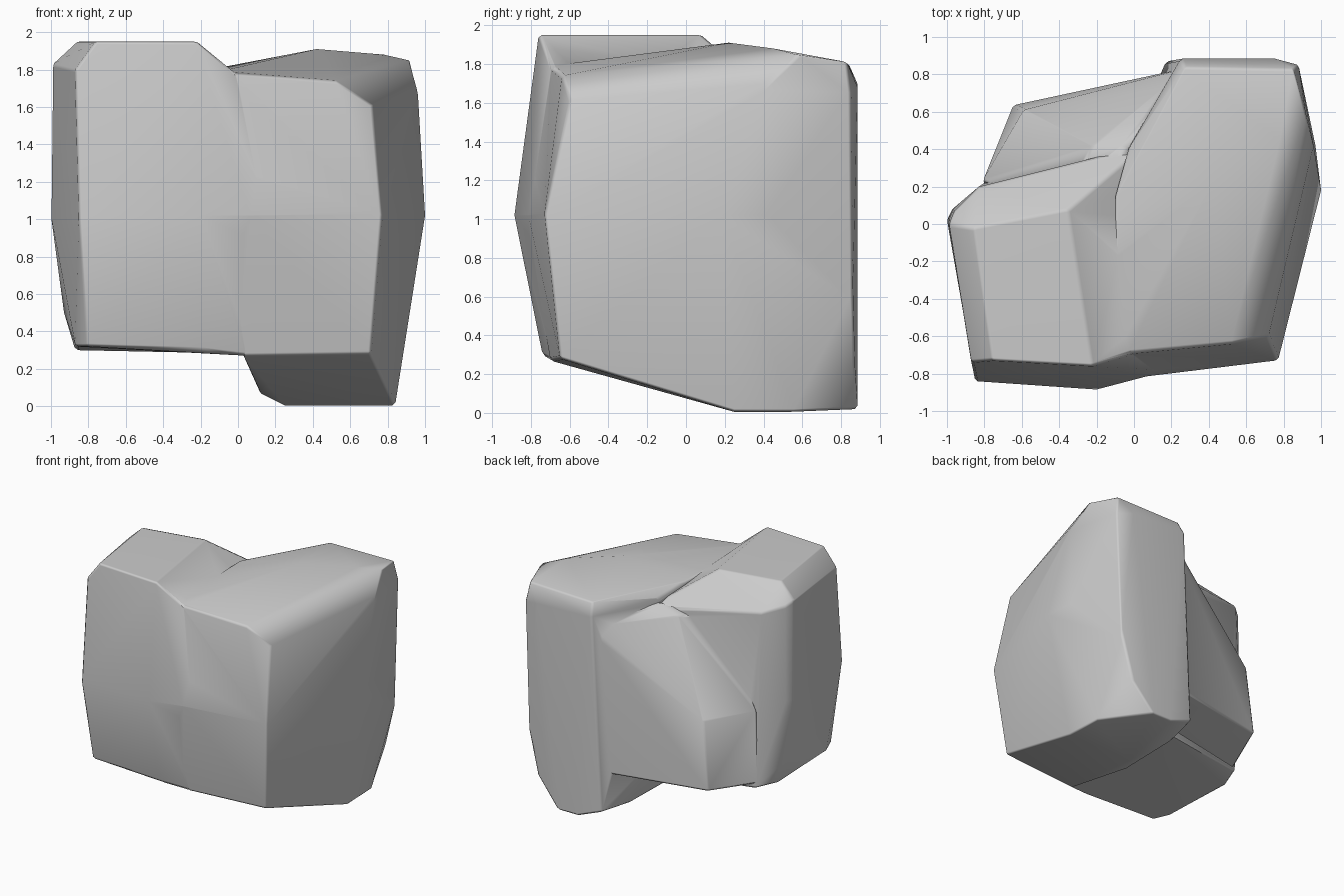
import bpy, bmesh
from math import radians

if "Cube" in bpy.data.objects:
    bpy.data.objects.remove(bpy.data.objects["Cube"])


def lobe(name, points):
    """Convex chunk of stone with slightly softened edges."""
    bm = bmesh.new()
    for p in points:
        bm.verts.new(p)
    res = bmesh.ops.convex_hull(bm, input=bm.verts)
    junk = [g for g in res["geom_interior"] + res["geom_unused"]
            if isinstance(g, bmesh.types.BMVert) and g.is_valid]
    bmesh.ops.delete(bm, geom=list(set(junk)), context='VERTS')
    bmesh.ops.dissolve_limit(bm, angle_limit=radians(4), verts=bm.verts, edges=bm.edges)
    bmesh.ops.recalc_face_normals(bm, faces=bm.faces)
    mesh = bpy.data.meshes.new(name)
    bm.to_mesh(mesh)
    bm.free()
    ob = bpy.data.objects.new(name, mesh)
    bpy.context.collection.objects.link(ob)
    bev = ob.modifiers.new("soft_edges", 'BEVEL')
    bev.width = 0.015
    bev.segments = 1
    bev.limit_method = 'ANGLE'
    bev.angle_limit = radians(30)
    return ob


# Tall right lobe that reaches the ground
right = lobe("rock", [
    (-.10, -.70, 1.79), (.52, -.64, 1.74), (.72, -.60, 1.61),
    (-.10, -.835, 1.02), (.77, -.73, 1.02), (.03, -.70, .27), (.71, -.65, .28),
    (-.10, .15, 1.81), (-.03, .40, 1.75), (.42, .22, 1.91), (.78, .45, 1.88),
    (.92, .58, 1.85), (.96, .42, 1.70), (1, .18, 1.02),
    (.97, .42, 1.02), (.25, .885, 1.70), (.27, .84, 1.80), (.75, .885, 1.68),
    (.85, .83, 1.81), (.88, .85, 1.65), (.84, .86, .60), (.75, .87, .26),
    (.55, .885, .02), (.38, .885, .02), (.17, .87, .10),
    (.83, .55, .005), (.84, .25, .005), (.25, .25, .005),
    (.12, .60, .08), (.12, .05, .07), (.05, .50, .26)])

# Left lobe, raised off the ground
left = lobe("left_lobe", [
    (-.76, -.73, 1.95), (-.22, -.76, 1.95), (-.35, .08, 1.95), (-.86, -.02, 1.95),
    (-.87, -.74, 1.80), (-.99, 0, 1.83), (-.96, .07, 1.80), (-.83, .20, 1.76),
    (-.85, -.84, 1.02), (-.20, -.885, 1.02), (-1, .02, 1.02), (-.97, .08, 1.02),
    (-.81, -.74, .32), (-.20, -.74, .30), (.05, -.69, .27), (-.87, -.60, .32),
    (-.93, 0, .50), (-.87, .02, .30), (-.80, .22, .31),
    (0, -.69, 1.77), (.20, -.78, 1.02), (.05, .42, 1.66), (.10, .40, .28)])

# Back skirt: slopes outward from the top rim to a low bulge
back = lobe("back_bulge", [
    (-.59, .61, .95), (-.645, .635, .40), (-.81, .23, .96), (-.80, .20, .34),
    (.05, .765, .95), (.08, .775, .39), (-.22, .42, 1.66), (-.05, .42, 1.72),
    (.15, .72, 1.60), (.30, .84, 1.60), (.30, .82, .39), (.30, .20, 1.60),
    (.30, .10, .30), (-.40, .10, .30), (-.40, .10, 1.60)])

# Join the three chunks into one skin
for part in (left, back):
    part.hide_render = True
    mod = right.modifiers.new("join", 'BOOLEAN')
    mod.operation = 'UNION'
    mod.solver = 'EXACT'
    mod.object = part
dg = bpy.context.evaluated_depsgraph_get()
joined = bpy.data.meshes.new_from_object(right.evaluated_get(dg))
right.modifiers.clear()
right.data = joined
for part in (left, back):
    bpy.data.objects.remove(part)

bpy.ops.object.select_all(action='DESELECT')
right.select_set(True)
bpy.context.view_layer.objects.active = right
bpy.ops.object.shade_smooth_by_angle(angle=radians(60))
wn = right.modifiers.new("even_shading", 'WEIGHTED_NORMAL')
wn.keep_sharp = True
